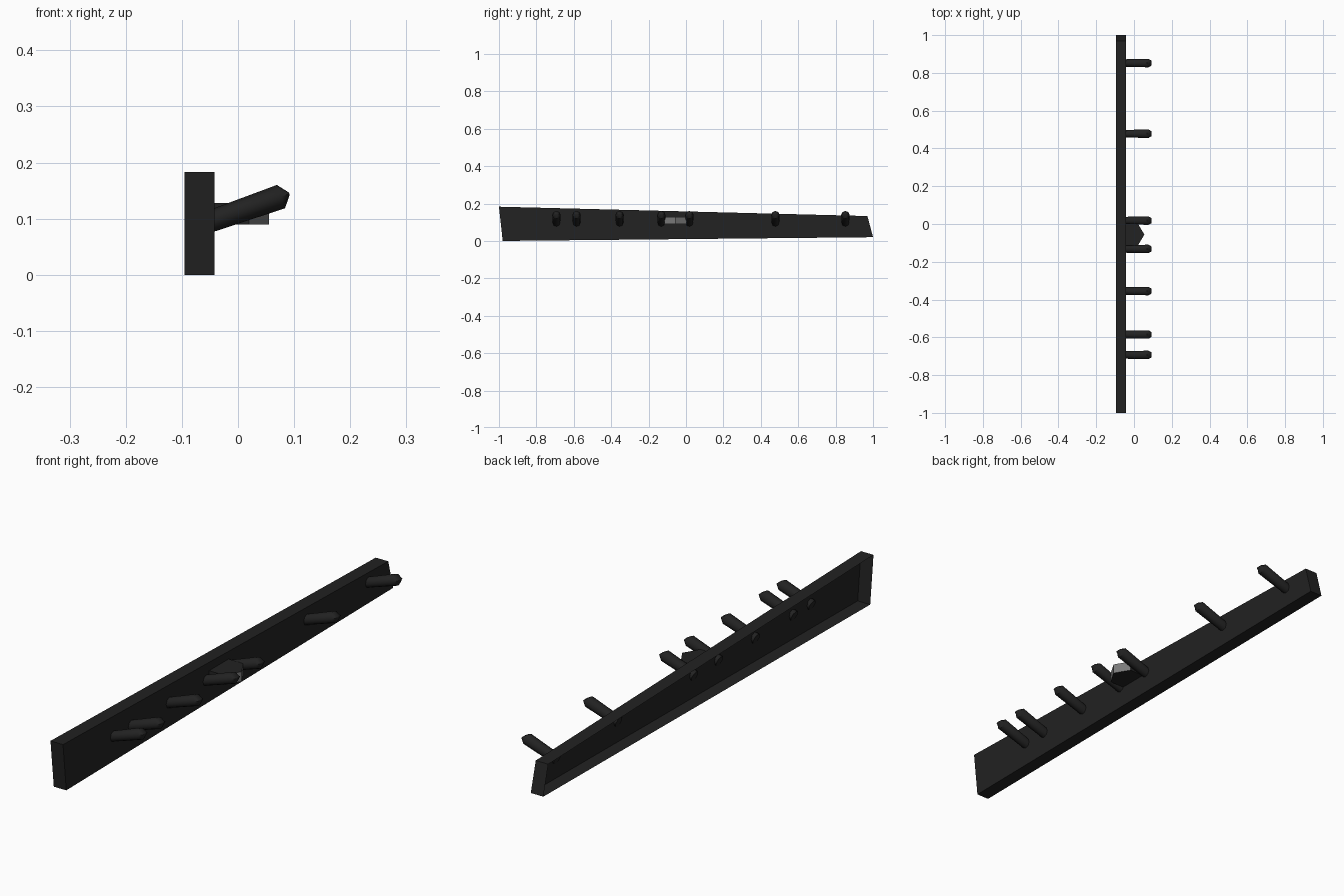
import bpy, bmesh, math
from mathutils import Matrix

cube = bpy.data.objects.get("Cube")
if cube:
    bpy.data.objects.remove(cube, do_unlink=True)


def material(name, value):
    mat = bpy.data.materials.new(name)
    mat.use_nodes = True
    colour = (value, value, value, 1)
    mat.diffuse_color = colour
    mat.node_tree.nodes["Principled BSDF"].inputs["Base Color"].default_value = colour
    return mat


black = material("black", 0.016)
grey = material("grey", 0.2)


def make_object(name, bm, mats):
    mesh = bpy.data.meshes.new(name)
    bm.to_mesh(mesh)
    bm.free()
    for mat in mats:
        mesh.materials.append(mat)
    obj = bpy.data.objects.new(name, mesh)
    bpy.context.collection.objects.link(obj)
    return obj


def bridge(bm, a, b):
    return [bm.faces.new((a[i - 1], a[i], b[i], b[i - 1])) for i in range(len(a))]


# Tapered rail: a thin shell, open at the back
X_BACK, X_FACE = -0.095, -0.042
outline = [(-0.98, 0.0), (1.0, 0.02), (0.97, 0.133), (-1.0, 0.183)]
bm = bmesh.new()
back = [bm.verts.new((X_BACK, y, z)) for y, z in outline]
face = [bm.verts.new((X_FACE, y, z)) for y, z in outline]
bridge(bm, back, face)
bm.faces.new(face)
bmesh.ops.recalc_face_normals(bm, faces=bm.faces)
make_object("rail", bm, [black])


# Pegs: upward-tilted round rods with a wedge-shaped tip
def peg(name, y):
    bm = bmesh.new()
    sections = [(0, 0.02, 0.0195), (0.134, 0.0225, 0.022), (0.15, 0.014, 0.002)]
    rings = []
    for along, wide, high in sections:
        angles = [math.tau * i / 8 for i in range(8)]
        rings.append([bm.verts.new((along, wide * math.cos(a), high * math.sin(a)))
                      for a in angles])
    for a, b in zip(rings, rings[1:]):
        bridge(bm, a, b)
    bm.faces.new(rings[0])
    bm.faces.new(rings[-1])
    bmesh.ops.recalc_face_normals(bm, faces=bm.faces)
    tilt = Matrix.Rotation(math.radians(-19.3), 4, 'Y')
    bm.transform(Matrix.Translation((-0.05, y, 0.095)) @ tilt)
    obj = make_object(name, bm, [black])
    bpy.ops.object.select_all(action='DESELECT')
    obj.select_set(True)
    bpy.context.view_layer.objects.active = obj
    bpy.ops.object.shade_smooth_by_angle(angle=math.radians(46))


for i, y in enumerate((-0.693, -0.585, -0.355, -0.132, 0.018, 0.478, 0.852)):
    peg(f"peg_{i + 1}", y)

# Pointed block between the two middle pegs, with grey front faces
plan = [(X_FACE, -0.115), (0.02, -0.115), (0.055, -0.056), (0.02, 0.003), (X_FACE, 0.003)]
bm = bmesh.new()
low = [bm.verts.new((x, y, 0.09)) for x, y in plan]
high = [bm.verts.new((x, y, 0.128)) for x, y in plan]
bridge(bm, low, high)
bm.faces.new(low)
bm.faces.new(high)
bmesh.ops.recalc_face_normals(bm, faces=bm.faces)
for f in bm.faces:
    f.material_index = 1 if f.normal.x > 0.3 else 0
make_object("pointed_block", bm, [black, grey])
